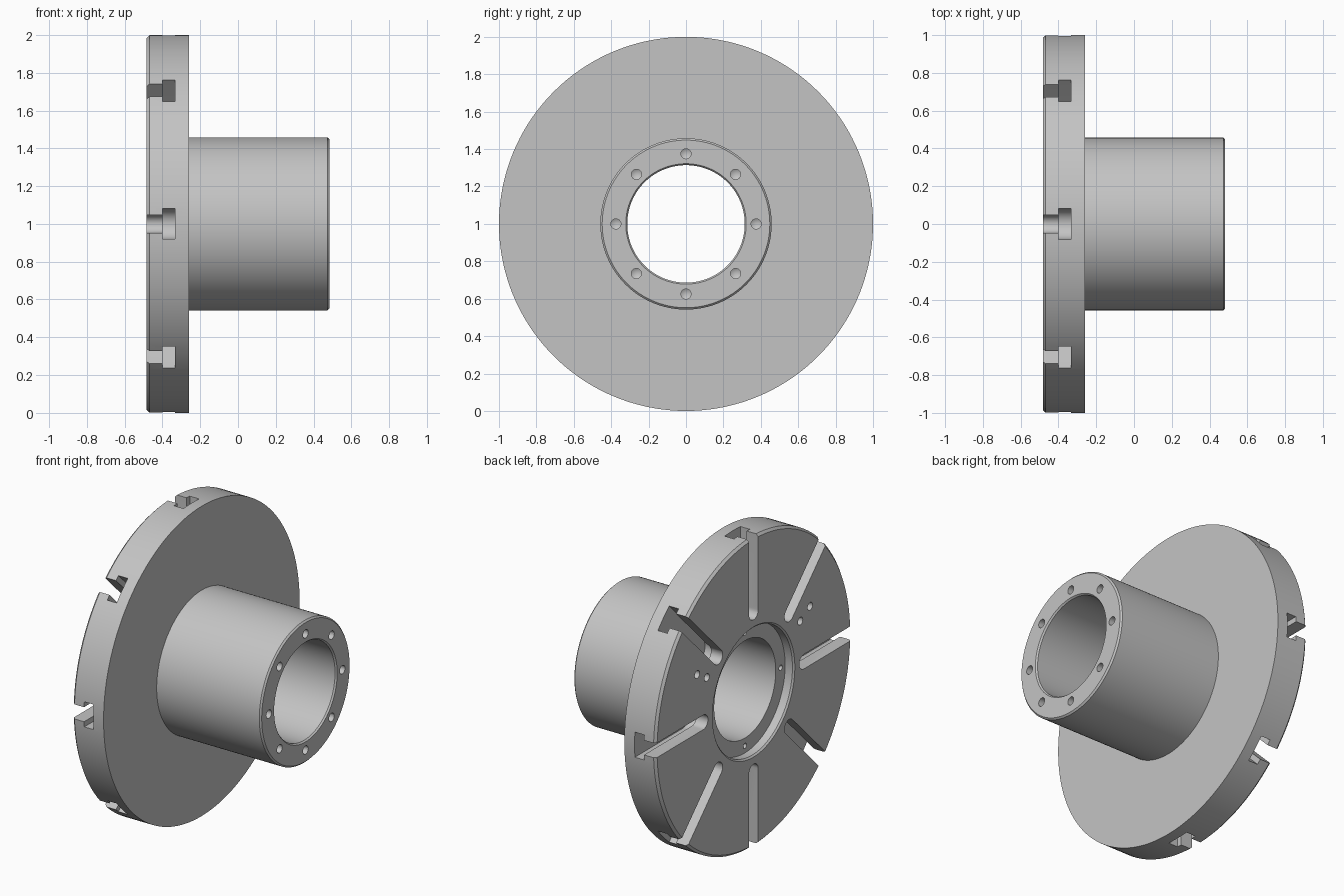
import bpy, bmesh, math
from mathutils import Matrix, Vector

old = bpy.data.objects.get("Cube")
if old:
    bpy.data.objects.remove(old, do_unlink=True)

FRONT, STEP, END = -0.483, -0.26, 0.483   # slotted face, back of plate, hub end
CENTRE = Matrix.Translation((0, 0, 1))

metal = bpy.data.materials.new("plain grey metal")
metal.use_nodes = True
metal.diffuse_color = (0.55, 0.55, 0.55, 1)
metal.node_tree.nodes["Principled BSDF"].inputs["Base Color"].default_value = metal.diffuse_color


def make_object(name, bm):
    bmesh.ops.recalc_face_normals(bm, faces=bm.faces)
    bm.transform(CENTRE)
    mesh = bpy.data.meshes.new(name)
    bm.to_mesh(mesh)
    bm.free()
    mesh.materials.append(metal)
    obj = bpy.data.objects.new(name, mesh)
    bpy.context.collection.objects.link(obj)
    return obj


def lathe(name, profile, segments):
    """Spin a closed (x, radius) profile round the x axis."""
    bm = bmesh.new()
    rings = []
    for i in range(segments):
        a = math.tau * i / segments
        rings.append([bm.verts.new((x, r * math.cos(a), r * math.sin(a))) for x, r in profile])
    n = len(profile)
    for i, ring in enumerate(rings):
        after = rings[(i + 1) % segments]
        for j in range(n):
            k = (j + 1) % n
            bm.faces.new((ring[j], after[j], after[k], ring[k]))
    return make_object(name, bm)


def prism(bm, outline, x0, x1, angle, tip=0):
    """Extrude a (y, z) outline along x, turned by angle, with an optional drill tip."""
    turn = Matrix.Rotation(angle, 4, 'X')
    a, b = [[bm.verts.new(turn @ Vector((x, y, z))) for y, z in outline] for x in (x0, x1)]
    n = len(outline)
    bm.faces.new(a)
    for i in range(n):
        j = (i + 1) % n
        bm.faces.new((a[i], b[i], b[j], a[j]))
    if tip:
        y = sum(p[0] for p in outline) / n
        z = sum(p[1] for p in outline) / n
        point = bm.verts.new(turn @ Vector((x1 + tip, y, z)))
        for i in range(n):
            bm.faces.new((b[i], b[(i + 1) % n], point))
    else:
        bm.faces.new(b)


def circle(radius, y, start=0, sweep=math.tau, steps=24):
    return [(y + radius * math.cos(start + sweep * i / steps),
             radius * math.sin(start + sweep * i / steps)) for i in range(steps)]


def slot(half_width):
    """Radial slot outline: rounded inner end, open past the rim."""
    arc = circle(half_width, 0.513, math.pi / 2, math.pi, 16)
    return arc + [(0.513, -half_width), (1.1, -half_width), (1.1, half_width)]


def cut(target, name, bm):
    cutter = make_object(name, bm)
    cutter.hide_render = True
    mod = target.modifiers.new(name, 'BOOLEAN')
    mod.operation = 'DIFFERENCE'
    mod.solver = 'EXACT'
    mod.object = cutter
    return cutter


# Plate, hub, bore and shallow register turned as one profile
body = lathe("flanged_plate", [
    (FRONT, 0.42), (FRONT, 0.985), (FRONT + 0.015, 1.0), (STEP, 1.0),
    (STEP, 0.458), (END - 0.01, 0.458), (END, 0.448),
    (END, 0.322), (END - 0.01, 0.314), (FRONT + 0.062, 0.314),
    (FRONT + 0.062, 0.41), (FRONT + 0.01, 0.41)], 144)

eighths = [i * math.tau / 8 for i in range(8)]
cutters = []

# T-slots: narrow neck, then wide undercut
for name, half, x0, x1 in (("slot_neck_cutter", 0.047, FRONT - 0.05, -0.38),
                           ("slot_undercut_cutter", 0.081, -0.4, -0.333)):
    bm = bmesh.new()
    for a in eighths:
        prism(bm, slot(half), x0, x1, a)
    cutters.append(cut(body, name, bm))

# Bolt holes in the hub end
bm = bmesh.new()
for a in eighths:
    prism(bm, circle(0.027, 0.375), END + 0.05, END - 0.12, a, -0.016)
cutters.append(cut(body, "hub_bolt_hole_cutter", bm))

# Small holes in the register ledge, and paired holes in the face
bm = bmesh.new()
for a in eighths[::2]:
    prism(bm, circle(0.017, 0.365), FRONT + 0.02, FRONT + 0.16, a, 0.01)
for a in (math.radians(30), math.radians(150)):
    for r in (0.55, 0.665):
        prism(bm, circle(0.025, r), FRONT - 0.05, FRONT + 0.12, a, 0.015)
cutters.append(cut(body, "face_hole_cutter", bm))

# Bake the cuts and drop the cutters
bpy.context.view_layer.update()
graph = bpy.context.evaluated_depsgraph_get()
baked = bpy.data.meshes.new_from_object(body.evaluated_get(graph))
body.modifiers.clear()
body.data = baked
for c in cutters:
    bpy.data.objects.remove(c, do_unlink=True)
baked.materials.clear()
baked.materials.append(metal)
for p in baked.polygons:
    p.material_index = 0

bpy.ops.object.select_all(action='DESELECT')
body.select_set(True)
bpy.context.view_layer.objects.active = body
bpy.ops.object.shade_smooth_by_angle(angle=math.radians(30))
